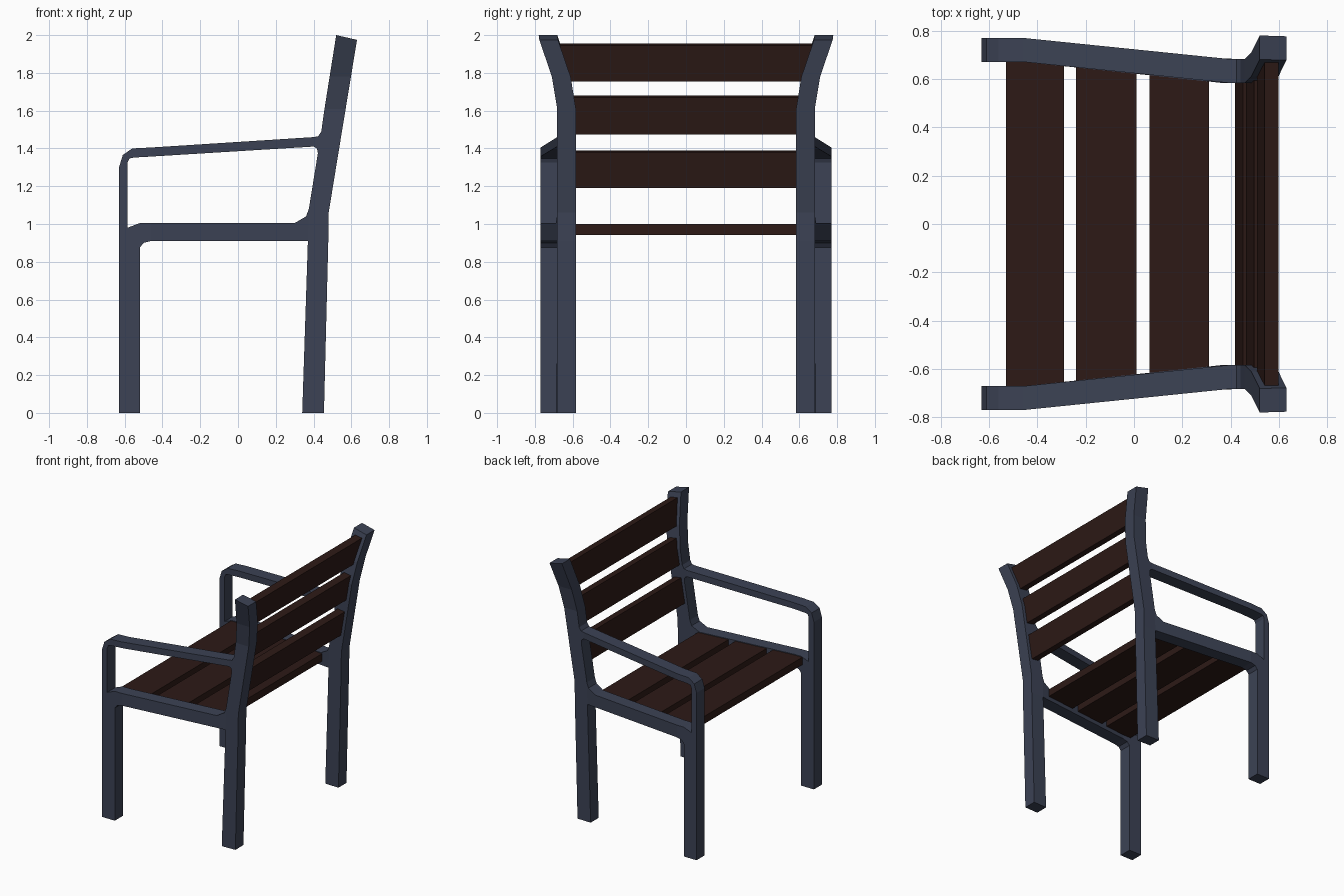
import bpy, bmesh

if "Cube" in bpy.data.objects:
    bpy.data.objects.remove(bpy.data.objects["Cube"])

def material(name, color):
    m = bpy.data.materials.new(name)
    m.diffuse_color = (*color, 1)
    m.use_nodes = True
    m.node_tree.nodes["Principled BSDF"].inputs["Base Color"].default_value = m.diffuse_color
    return m

metal = material("slate_metal", (0.045, 0.055, 0.09))
wood = material("dark_wood", (0.026, 0.010, 0.008))

def lerp(v, a, b, lo, hi):
    t = min(1, max(0, (v - a) / (b - a)))
    return lo + (hi - lo) * t

def centre_y(x, z):
    """Middle of the side frame: tapers to the back, flares at the top."""
    y = lerp(x, -0.46, 0.37, 0.72, 0.632)
    return y + lerp(z, 1.61, 1.78, 0, 0.028) + lerp(z, 1.78, 1.985, 0, 0.07)

def finish(name, bm, mat):
    bmesh.ops.recalc_face_normals(bm, faces=bm.faces)
    me = bpy.data.meshes.new(name)
    bm.to_mesh(me)
    bm.free()
    me.materials.append(mat)
    ob = bpy.data.objects.new(name, me)
    bpy.context.collection.objects.link(ob)
    return ob

def thick_cells(name, cells, near, far, mat):
    """Side-view (x, z) cells given thickness in y; walls go on open edges."""
    bm = bmesh.new()
    pairs, count = {}, {}
    for cell in cells:
        for x, z in cell:
            if (x, z) not in pairs:
                pairs[x, z] = (bm.verts.new((x, near(x, z), z)),
                               bm.verts.new((x, far(x, z), z)))
        for side in (0, 1):
            bm.faces.new([pairs[p][side] for p in cell])
        for p, q in zip(cell, cell[1:] + cell[:1]):
            count.setdefault(frozenset((p, q)), []).append((p, q))
    for uses in count.values():
        if len(uses) == 1:
            p, q = uses[0]
            bm.faces.new((pairs[p][0], pairs[q][0], pairs[q][1], pairs[p][1]))
    return finish(name, bm, mat)

# Side frame: legs, seat rail, armrest and back post in one piece
front_leg = [[(-.63, 0), (-.52, 0), (-.52, .875), (-.63, .98)]]
rail = [
    [(-.63, .98), (-.52, .875), (-.50, .90), (-.52, 1.005), (-.585, .98)],
    [(-.50, .90), (-.46, .91), (-.46, 1.005), (-.52, 1.005)],
    [(-.46, .91), (.30, .91), (.30, 1.005), (-.46, 1.005)],
    [(.30, .91), (.37, .91), (.375, 1.08), (.36, 1.04), (.30, 1.005)],
]
armrest = [
    [(-.63, .98), (-.585, .98), (-.585, 1.325), (-.63, 1.30)],
    [(-.63, 1.30), (-.585, 1.325), (-.575, 1.347), (-.61, 1.365)],
    [(-.61, 1.365), (-.575, 1.347), (-.55, 1.352), (-.56, 1.40)],
    [(-.56, 1.40), (-.55, 1.352), (-.46, 1.357), (-.46, 1.405)],
    [(-.46, 1.405), (-.46, 1.357), (.40, 1.41), (.40, 1.46)],
]
back_post = [
    [(.34, 0), (.455, 0), (.478, .91), (.37, .91)],
    [(.37, .91), (.478, .91), (.48, 1.06), (.375, 1.08)],
    [(.375, 1.08), (.48, 1.06), (.533, 1.385), (.423, 1.375)],
    [(.423, 1.375), (.533, 1.385), (.552, 1.50), (.441, 1.49),
     (.425, 1.465), (.40, 1.46), (.40, 1.41), (.418, 1.40)],
    [(.441, 1.49), (.552, 1.50), (.57, 1.61), (.458, 1.61)],
    [(.458, 1.61), (.57, 1.61), (.598, 1.78), (.485, 1.78)],
    [(.485, 1.78), (.598, 1.78), (.63, 1.975), (.52, 2.0)],
]
frame = thick_cells("side_frames", front_leg + rail + armrest + back_post,
                    lambda x, z: centre_y(x, z) - .049,
                    lambda x, z: centre_y(x, z) + .05, metal)
mirror = frame.modifiers.new("mirror", 'MIRROR')
mirror.use_axis = (False, True, False)

# Slats run between the frames, ends just inside the metal
def slat(name, section):
    end = lambda x, z: centre_y(x, z) - .035
    thick_cells(name, [section], lambda x, z: -end(x, z), end, wood)

for i, (x0, x1) in enumerate([(-.53, -.29), (-.24, .01), (.065, .31)]):
    slat(f"seat_slat_{i + 1}", [(x0, .942), (x1, .942), (x1, 1.0), (x0, 1.0)])

# Back slats lean with the posts
lean, half = 0.16, 0.029
for i, (z0, z1) in enumerate([(1.19, 1.39), (1.475, 1.68), (1.755, 1.955)]):
    d = half * lean
    xa, xb = (.428 + lean * (z - 1.07) for z in (z0, z1))
    slat(f"back_slat_{i + 1}", [
        (xa - half, z0 + 2 * d), (xa + half, z0),
        (xb + half, z1 - 2 * d), (xb - half, z1)])
